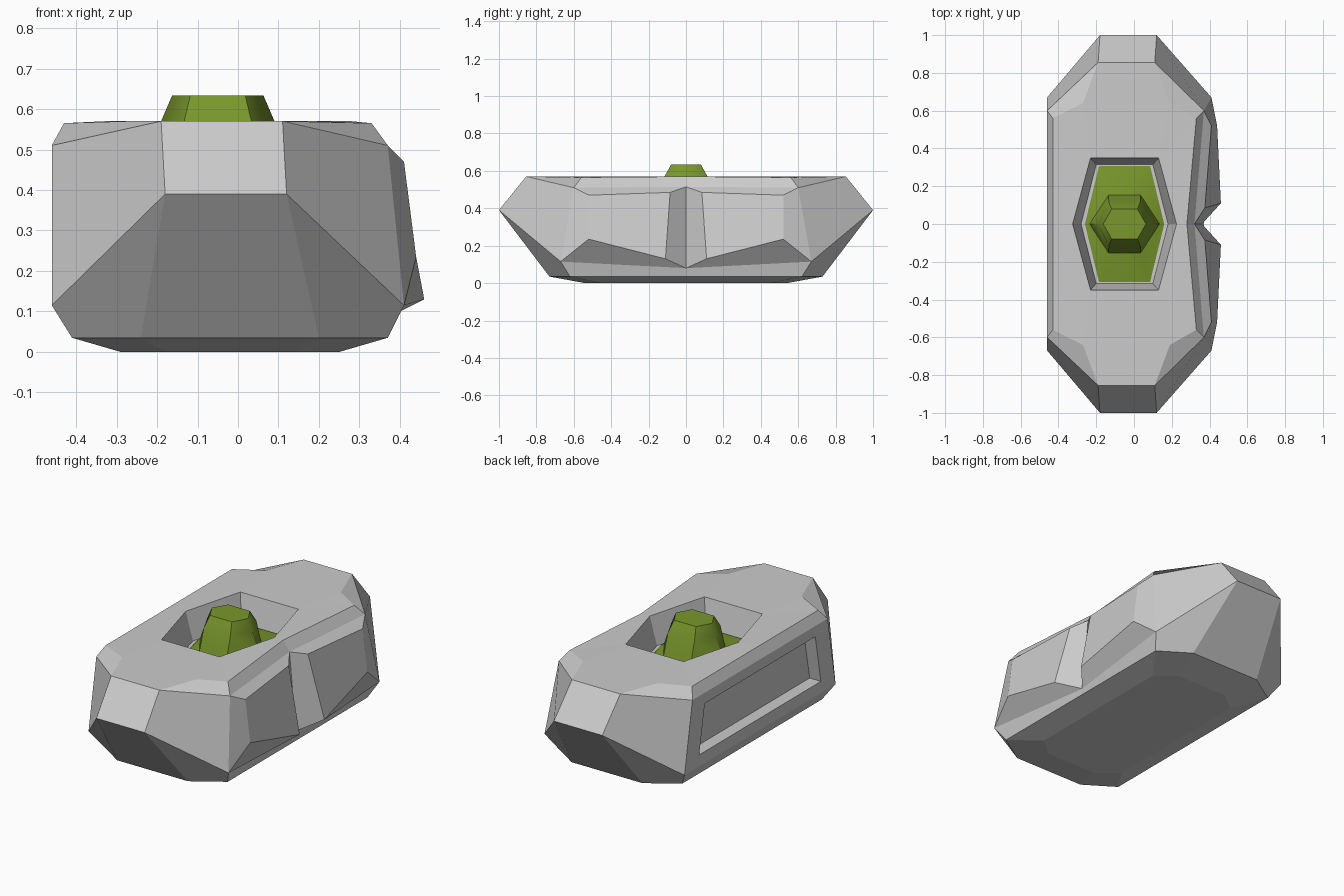
import bpy, bmesh, math

if "Cube" in bpy.data.objects:
    bpy.data.objects.remove(bpy.data.objects["Cube"])

def make_object(name, bm):
    bmesh.ops.remove_doubles(bm, verts=bm.verts, dist=0.0005)
    bmesh.ops.recalc_face_normals(bm, faces=bm.faces)
    mesh = bpy.data.meshes.new(name)
    bm.to_mesh(mesh)
    bm.free()
    obj = bpy.data.objects.new(name, mesh)
    bpy.context.collection.objects.link(obj)
    return obj

def mirrored_face(bm, *pts):
    """Add a face and its mirror image across y = 0."""
    for s in (1, -1):
        bm.faces.new([bm.verts.new((x, s * y, z)) for x, y, z in pts])

def strip(bm, lower, upper, skip=()):
    for i in range(len(lower) - 1):
        if i not in skip:
            mirrored_face(bm, lower[i], lower[i + 1], upper[i + 1], upper[i])

# Casing: half rings from the left side, round the back, to the right side
base = [(x, y, 0) for x, y in
        [(-.29, 0), (-.29, .45), (-.18, .54), (.14, .54), (.25, .45), (.25, 0)]]
foot = [(x, y, .035) for x, y in
        [(-.41, 0), (-.41, .62), (-.24, .73), (.20, .73), (.37, .62), (.37, 0)]]
belt = [(-.46, 0, .115), (-.46, .67, .115), (-.18, 1, .39),
        (.12, 1, .39), (.41, .67, .115), (.36, 0, .08)]
shoulder = [(-.46, 0, .51), (-.46, .60, .51), (-.19, .855, .57),
            (.11, .855, .57), (.37, .60, .51), (.32, 0, .515)]
top = [(-.43, 0, .565), (-.43, .56, .565), (-.27, .64, .57),
       (.19, .64, .57), (.33, .56, .565), (.28, 0, .57)]
pit_rim = [(-.325, 0, .57), (-.23, .35, .57), (.13, .35, .57), (.225, 0, .57)]
pit_floor = [(-.28, 0, .415), (-.20, .315, .415), (.10, .315, .415), (.18, 0, .415)]

bm = bmesh.new()
mirrored_face(bm, *base)
strip(bm, base, foot)
strip(bm, foot, belt)
strip(bm, belt, shoulder, skip=(0, 4))
strip(bm, shoulder, top)

# Top deck with the hexagonal pit
mirrored_face(bm, top[0], top[1], pit_rim[1], pit_rim[0])
mirrored_face(bm, top[1], top[2], pit_rim[1])
mirrored_face(bm, top[2], top[3], pit_rim[2], pit_rim[1])
mirrored_face(bm, top[3], top[4], pit_rim[2])
mirrored_face(bm, top[4], top[5], pit_rim[3], pit_rim[2])
strip(bm, pit_rim, pit_floor)
mirrored_face(bm, *pit_floor)

# Left side with a recessed panel
frame = [(-.46, 0, .18), (-.46, .54, .18), (-.46, .49, .45), (-.46, 0, .45)]
inner = [(-.39, y, z) for _, y, z in frame]
strip(bm, [belt[0], belt[1], shoulder[1], shoulder[0]], frame)
strip(bm, frame, inner)
mirrored_face(bm, *inner)

# Right side with two raised pads and a notch between them
pad = [(.375, .085, .485), (.41, .52, .47), (.44, .52, .235), (.46, .11, .13)]
strip(bm, [shoulder[5], shoulder[4], belt[4], belt[5]], pad)
mirrored_face(bm, *pad)
mirrored_face(bm, pad[0], pad[3], belt[5], shoulder[5])
make_object("casing", bm)

# Button: stacked hexagons (half length, half flat, half width, height)
bm = bmesh.new()
rings = []
for hx, fx, hy, z in [(.21, .135, .308, .405), (.21, .135, .308, .42),
                      (.185, .085, .153, .445), (.14, .083, .115, .57),
                      (.113, .068, .08, .633)]:
    hexagon = [(-hx, 0), (-fx, hy), (fx, hy), (hx, 0), (fx, -hy), (-fx, -hy)]
    rings.append([bm.verts.new((x - .05, y, z)) for x, y in hexagon])
for a, b in zip(rings, rings[1:]):
    for i in range(6):
        j = (i + 1) % 6
        bm.faces.new((a[i], a[j], b[j], b[i]))
bm.faces.new(rings[0])
bm.faces.new(rings[-1])
button = make_object("button", bm)
green = bpy.data.materials.new("green")
green.diffuse_color = (.19, .31, .025, 1)
green.use_nodes = True
green.node_tree.nodes["Principled BSDF"].inputs["Base Color"].default_value = green.diffuse_color
button.data.materials.append(green)
bpy.context.view_layer.objects.active = button
button.select_set(True)
bpy.ops.object.shade_smooth_by_angle(angle=math.radians(55))
